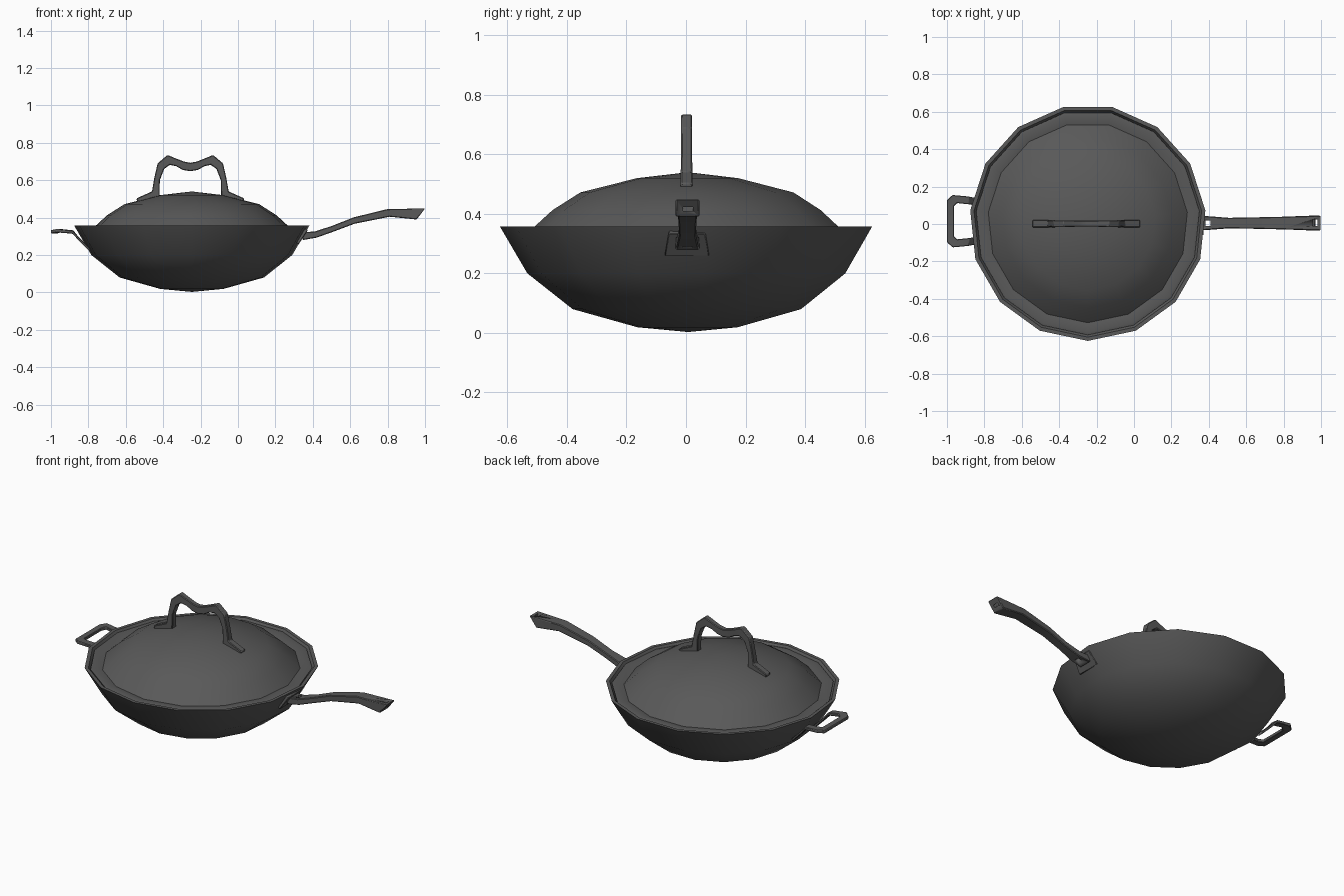
import bpy, bmesh, math
from mathutils import Matrix, Vector

cube = bpy.data.objects.get("Cube")
if cube:
    bpy.data.objects.remove(cube)

CX, CY = -0.247, 0.007   # centre of the pan
SIDES = 15

iron = bpy.data.materials.new("dark_iron")
iron.use_nodes = True
iron.diffuse_color = (0.1, 0.1, 0.1, 1)
iron.node_tree.nodes["Principled BSDF"].inputs["Base Color"].default_value = (0.1, 0.1, 0.1, 1)


def finish(name, bm, angle, bevel=0):
    bmesh.ops.recalc_face_normals(bm, faces=bm.faces)
    mesh = bpy.data.meshes.new(name)
    bm.to_mesh(mesh)
    bm.free()
    mesh.materials.append(iron)
    ob = bpy.data.objects.new(name, mesh)
    bpy.context.collection.objects.link(ob)
    bpy.ops.object.select_all(action='DESELECT')
    ob.select_set(True)
    bpy.context.view_layer.objects.active = ob
    bpy.ops.object.shade_smooth_by_angle(angle=math.radians(angle))
    if bevel:
        mod = ob.modifiers.new("soft_edges", 'BEVEL')
        mod.width, mod.segments = bevel, 1
    return ob


def lathe(name, profile, angle):
    """Spin (radius, z) points into a polygonal shell with a corner facing -y."""
    bm = bmesh.new()
    rings = []
    for r, z in profile:
        if r == 0:
            rings.append([bm.verts.new((CX, CY, z))] * SIDES)
        else:
            turns = [math.tau * k / SIDES - math.pi / 2 for k in range(SIDES)]
            rings.append([bm.verts.new((CX + r * math.cos(a), CY + r * math.sin(a), z)) for a in turns])
    for a, b in zip(rings, rings[1:]):
        for i in range(SIDES):
            j = (i + 1) % SIDES
            bm.faces.new(list(dict.fromkeys([a[i], a[j], b[j], b[i]])))
    return finish(name, bm, angle)


def loft(name, sections, angle=30, bevel=0.0):
    """Join four-cornered sections into one capped bar."""
    bm = bmesh.new()
    rows = [[bm.verts.new(p) for p in s] for s in sections]
    for a, b in zip(rows, rows[1:]):
        for i in range(4):
            j = (i + 1) % 4
            bm.faces.new([a[i], a[j], b[j], b[i]])
    bm.faces.new(rows[0])
    bm.faces.new(rows[-1])
    return finish(name, bm, angle, bevel)


def upright(rows, cy):
    """Sections from (upper x, z, lower x, z, half width)."""
    return [[(xt, cy - w, zt), (xt, cy + w, zt), (xb, cy + w, zb), (xb, cy - w, zb)]
            for xt, zt, xb, zb, w in rows]


def cut(ob, name, centre, size):
    bm = bmesh.new()
    bmesh.ops.create_cube(bm, size=1, matrix=Matrix.Translation(centre) @ Matrix.Diagonal((*size, 1)))
    cutter = finish(name, bm, 30)
    cutter.hide_render = True
    cutter.hide_set(True)
    cutter.display_type = 'WIRE'
    mod = ob.modifiers.new(name, 'BOOLEAN')
    mod.operation, mod.object, mod.solver = 'DIFFERENCE', cutter, 'EXACT'


# Pan: outer wall, rim, then inner wall
lathe("pan", [(0, 0.003), (0.17, 0.019), (0.388, 0.08), (0.54, 0.2), (0.632, 0.357),
              (0.612, 0.357), (0.522, 0.21), (0.375, 0.098), (0.165, 0.038), (0, 0.022)], 45)

# Lid: underside, sunken edge, dome
lathe("lid", [(0, 0.515), (0.35, 0.45), (0.53, 0.325), (0.592, 0.325), (0.6, 0.346), (0.585, 0.35),
              (0.535, 0.34), (0.455, 0.413), (0.362, 0.472), (0.172, 0.52), (0, 0.54)], 40)

# Lid handle: arched bar with splayed feet
HX = -0.255
half = [(-0.288, 0.503, -0.285, 0.485, 0.02), (-0.205, 0.54, -0.165, 0.505, 0.02),
        (-0.193, 0.61, -0.163, 0.6, 0.018), (-0.175, 0.69, -0.14, 0.66, 0.018),
        (-0.122, 0.735, -0.11, 0.682, 0.018), (-0.078, 0.717, -0.075, 0.675, 0.017),
        (-0.035, 0.7, -0.04, 0.655, 0.016)]
middle = [(0, 0.693, 0, 0.648, 0.016)]
mirrored = [(-a, b, -c, d, w) for a, b, c, d, w in reversed(half)]
arch = [(a + HX, b, c + HX, d, w) for a, b, c, d, w in half + middle + mirrored]
loft("lid_handle", upright(arch, 0.002), 35, 0.004)

# Long handle with a hanging hole and a slot near the pan
grip = loft("long_handle", upright([
    (0.345, 0.322, 0.345, 0.28, 0.04), (0.41, 0.326, 0.42, 0.293, 0.035),
    (0.5, 0.355, 0.51, 0.325, 0.028), (0.62, 0.402, 0.625, 0.368, 0.03),
    (0.8, 0.446, 0.81, 0.405, 0.034), (1.0, 0.449, 0.955, 0.39, 0.04)], 0.005), 35, 0.004)
cut(grip, "hanging_hole_cutter", (0.968, 0.007, 0.44), (0.024, 0.034, 0.06))
cut(grip, "slot_cutter", (0.395, 0.005, 0.31), (0.026, 0.03, 0.2))

# Mounting plate lying against the pan wall
out = Vector((0.84, -0.09, -0.54)) * 0.022
plate = []
for z, x, w in [(0.345, 0.362, 0.062), (0.27, 0.313, 0.075)]:
    a, b = Vector((x - 0.007, 0.005 - w, z)), Vector((x + 0.007 - 0.014, 0.005 + w, z))
    plate.append([a, b, b + out, a + out])
loft("handle_plate", plate, 30, 0.003)

# Loop handle: flat chamfered loop whose ends bend down the pan wall
side = [(-0.79, 0.122, -0.79, 0.082, 0.225), (-0.85, 0.125, -0.85, 0.085, 0.285),
        (-0.885, 0.132, -0.88, 0.09, 0.323), (-0.97, 0.14, -0.945, 0.097, 0.33),
        (-1.0, 0.112, -0.963, 0.08, 0.325)]
loop = side + [(xo, -yo, xi, -yi, z) for xo, yo, xi, yi, z in reversed(side)]
LY, T = 0.015, 0.009
loft("loop_handle", [[(xo, yo + LY, z + T), (xi, yi + LY, z + T), (xi, yi + LY, z - T), (xo, yo + LY, z - T)]
                     for xo, yo, xi, yi, z in loop], 30, 0.003)
